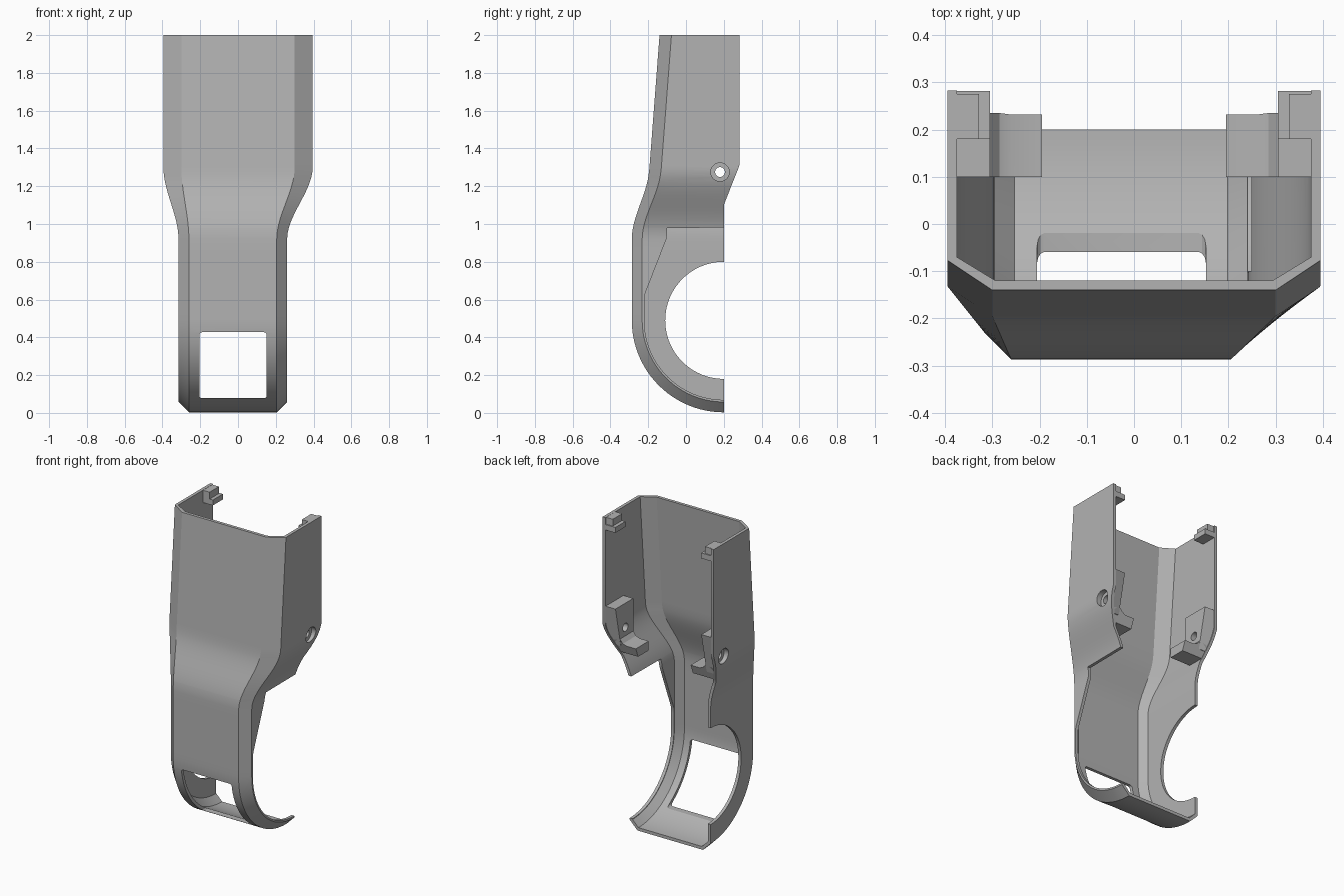
import bpy, bmesh, math

if "Cube" in bpy.data.objects:
    bpy.data.objects.remove(bpy.data.objects["Cube"], do_unlink=True)

grey = bpy.data.materials.new("light grey plastic")
grey.use_nodes = True
grey.diffuse_color = (0.45, 0.45, 0.45, 1)
grey.node_tree.nodes["Principled BSDF"].inputs["Base Color"].default_value = grey.diffuse_color

CY, CZ, R, HOLE, T = 0.2, 0.49, 0.487, 0.31, 0.02


def make(name, verts, faces):
    bm = bmesh.new()
    vs = [bm.verts.new(v) for v in verts]
    for f in faces:
        bm.faces.new([vs[i] for i in f])
    bmesh.ops.recalc_face_normals(bm, faces=bm.faces)
    me = bpy.data.meshes.new(name)
    bm.to_mesh(me)
    bm.free()
    me.materials.append(grey)
    ob = bpy.data.objects.new(name, me)
    bpy.context.collection.objects.link(ob)
    return ob


def lerp(x, a, b, va, vb):
    s = max(0.0, min(1.0, (x - a) / (b - a)))
    return va + (vb - va) * s


def flare(z):
    t = lerp(z, 0.92, 1.3, 0, 1)
    return t * t * (3 - 2 * t)


def half_width(z, side):
    narrow = 0.26 if side > 0 else 0.315
    return narrow + (0.395 - narrow) * flare(z)


def front(z):
    return -0.287 + 0.092 * flare(z) + lerp(z, 1.28, 2, 0, 0.055)


def back(z):
    return lerp(z, 1.1, 1.31, 0.2, 0.283)


def section(y, z, ny, nz, depth_right, depth_left):
    """Closed U-shaped ring; depth runs inward along (ny, nz)."""
    s = flare(z)
    dx, dy, k = 0.055 + 0.04 * s, 0.055 + 0.008 * s, 0.35 * T
    a, b = -half_width(z, -1), half_width(z, 1)
    outer = [(a, depth_right), (a, dy), (a + dx, 0), (b - dx, 0), (b, dy), (b, depth_left)]
    inner = [(a + T, depth_right), (a + T, dy + k), (a + dx + k, T),
             (b - dx - k, T), (b - T, dy + k), (b - T, depth_left)]
    return [(x, y + d * ny, z + d * nz) for x, d in outer + inner[::-1]]


# Main shell: rounded foot, straight shaft with round cutout, flared top
rings = []
for i in range(25):
    a = math.radians(90 - 90 * i / 24)
    c, s = math.cos(a), math.sin(a)
    rings.append(section(CY - R * c, CZ - R * s, c, s, R - HOLE, 0.066))
levels = [CZ + HOLE * math.sin(math.radians(6 * i)) for i in range(1, 16)]
levels += [0.803, 0.86, 0.92, 0.95, 0.979, 0.981]
levels += [1 + 0.025 * i for i in range(13)] + [1.312, 2.0]
for z in levels:
    y = front(z)
    rear = back(z)
    if z < CZ + HOLE + 0.001:
        rear = CY - math.sqrt(max(0, HOLE ** 2 - (z - CZ) ** 2))
    rear_left = back(z) if z > 0.98 else max(y + 0.066, lerp(z, 0.62, 0.93, -0.221, -0.1))
    rings.append(section(y, z, 1, 0, rear - y, rear_left - y))
faces = []
for r in range(len(rings) - 1):
    for i in range(12):
        j = (i + 1) % 12
        faces.append((r * 12 + i, r * 12 + j, r * 12 + 12 + j, r * 12 + 12 + i))
for base in (0, 12 * (len(rings) - 1)):
    for i in range(5):
        faces.append((base + i, base + i + 1, base + 10 - i, base + 11 - i))
shell = make("shell", [v for ring in rings for v in ring], faces)


def prism(name, profile, y0, y_back):
    """Extrude an x-z profile from y0 to a height dependent back edge."""
    n = len(profile)
    verts = [(x, y0, z) for x, z in profile] + [(x, y_back(z), z) for x, z in profile]
    sides = [(i, (i + 1) % n, n + (i + 1) % n, n + i) for i in range(n)]
    return make(name, verts, sides + [tuple(range(n)), tuple(range(n, 2 * n))])


def box(name, x0, x1, y0, y1, z0, z1):
    return prism(name, [(x0, z0), (x1, z0), (x1, z1), (x0, z1)], y0, lambda z: y1)


def cut(target, cutter):
    mod = target.modifiers.new("cut", "BOOLEAN")
    mod.operation, mod.solver, mod.object = "DIFFERENCE", "EXACT", cutter
    bpy.context.view_layer.objects.active = target
    bpy.ops.object.modifier_apply(modifier=mod.name)


def cylinder(name, radius, x0, x1):
    bpy.ops.mesh.primitive_cylinder_add(vertices=32, radius=radius, depth=abs(x1 - x0),
                                        location=((x0 + x1) / 2, 0.18, 1.275),
                                        rotation=(0, math.pi / 2, 0))
    ob = bpy.context.object
    ob.name = name
    return ob


# Front window with small rounded corners
window = box("window_cutter", -0.205, 0.152, -0.5, 0.0, 0.078, 0.427)
bm = bmesh.new()
bm.from_mesh(window.data)
edges = [e for e in bm.edges if abs(e.verts[0].co.y - e.verts[1].co.y) > 0.1]
bmesh.ops.bevel(bm, geom=edges, offset=0.015, segments=3, affect="EDGES", profile=0.5)
bm.to_mesh(window.data)
bm.free()
cut(shell, window)
helpers = [window]
parts = [shell]

# Screw posts, shelves, top tabs and countersunk holes on both sides
for side, label in ((1, "left"), (-1, "right")):
    def wall(z):
        return side * (half_width(z, side) - 0.008)
    post = prism(label + "_screw_post",
                 [(side * 0.305, 1.17), (wall(1.17), 1.17), (wall(1.24), 1.24),
                  (wall(1.31), 1.31), (wall(1.43), 1.43), (side * 0.305, 1.43)],
                 0.1, lambda z: back(z) - 0.002)
    shelf = prism(label + "_shelf",
                  [(side * 0.195, 1.125), (wall(1.125), 1.125), (wall(1.2), 1.2),
                   (side * 0.305, 1.22), (side * 0.285, 1.195), (side * 0.26, 1.185),
                   (side * 0.195, 1.185)],
                  0.1, lambda z: min(0.235, back(z) - 0.002))
    tab = box(label + "_top_tab", side * 0.328, side * 0.385, 0.18, 0.275, 1.94, 1.999)
    lip = box(label + "_tab_lip", side * 0.305, side * 0.385, 0.18, 0.282, 1.92, 1.955)
    bore = cylinder(label + "_bore_cutter", 0.026, side * 0.25, side * 0.5)
    sink = cylinder(label + "_sink_cutter", 0.049, side * 0.362, side * 0.5)
    for target in (shell, post):
        cut(target, sink)
        cut(target, bore)
    helpers += [bore, sink]
    parts += [post, shelf, tab, lip]

for ob in helpers:
    bpy.data.objects.remove(ob, do_unlink=True)

# Smooth curved areas, keep corners crisp
bpy.ops.object.select_all(action="DESELECT")
for ob in parts:
    ob.select_set(True)
bpy.context.view_layer.objects.active = shell
bpy.ops.object.shade_smooth_by_angle(angle=math.radians(28))
